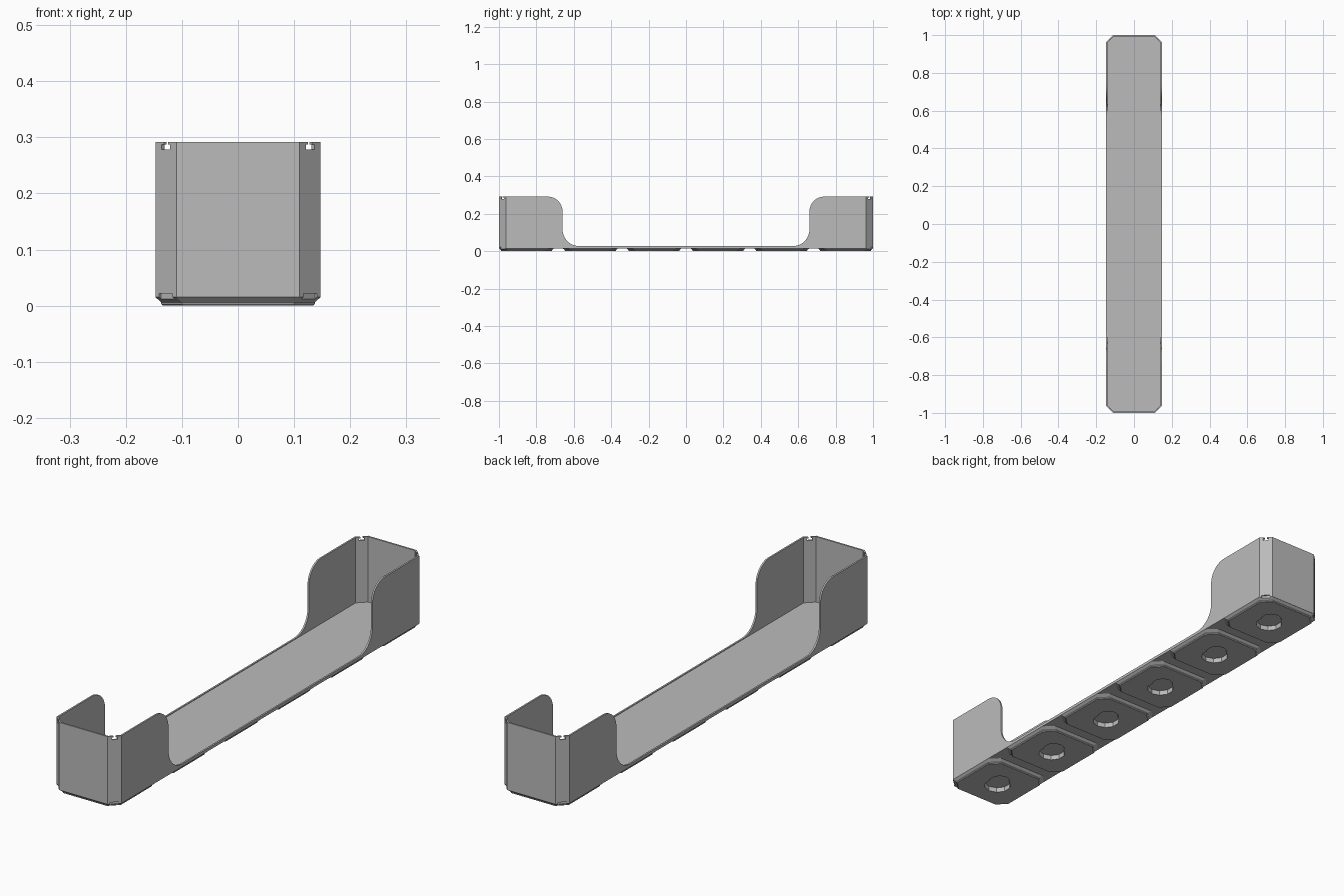
import bpy, bmesh
from math import pi, sin, cos, radians
from mathutils import Matrix, Vector

cube = bpy.data.objects.get("Cube")
if cube:
    bpy.data.objects.remove(cube, do_unlink=True)

HALF_X, HALF_Y, TOP = 0.147, 1.0, 0.292
BASE, FLOOR, LIP = 0.015, 0.024, 0.027
WALL, CORNER, PITCH = 0.007, 0.037, 0.341
CENTRES = [(i - 2.5) * PITCH for i in range(6)]

grey = bpy.data.materials.new("plain_grey")
grey.use_nodes = True
COLOUR = (0.5, 0.5, 0.5, 1)
grey.diffuse_color = COLOUR
grey.node_tree.nodes["Principled BSDF"].inputs["Base Color"].default_value = COLOUR


def octagon(hx, hy, c):
    """Rectangle with cut corners."""
    return [(hx - c, -hy), (hx, c - hy), (hx, hy - c), (hx - c, hy),
            (c - hx, hy), (-hx, hy - c), (-hx, c - hy), (c - hx, -hy)]


def arc(cx, cy, r, a0, a1, n=12):
    steps = [radians(a0 + (a1 - a0) * i / n) for i in range(n + 1)]
    return [(cx + r * cos(a), cy + r * sin(a)) for a in steps]


def loft(bm, rings):
    """Join matching rings of 3D points into a closed solid."""
    loops = [[bm.verts.new(p) for p in ring] for ring in rings]
    n = len(loops[0])
    for low, high in zip(loops, loops[1:]):
        for i in range(n):
            j = (i + 1) % n
            bm.faces.new((low[i], low[j], high[j], high[i]))
    bm.faces.new(loops[0][::-1])
    bm.faces.new(loops[-1])


def prism(bm, outline, z0, z1):
    loft(bm, [[(x, y, z) for x, y in outline] for z in (z0, z1)])


def finish(bm, name):
    bmesh.ops.recalc_face_normals(bm, faces=bm.faces)
    mesh = bpy.data.meshes.new(name)
    bm.to_mesh(mesh)
    bm.free()
    mesh.materials.append(grey)
    obj = bpy.data.objects.new(name, mesh)
    bpy.context.collection.objects.link(obj)
    return obj


def cut(target, cutter):
    cutter.hide_render = True
    mod = target.modifiers.new("cut", "BOOLEAN")
    mod.operation, mod.solver, mod.object = "DIFFERENCE", "EXACT", cutter
    mod.use_self = True
    bpy.context.view_layer.objects.active = target
    bpy.ops.object.modifier_apply(modifier=mod.name)


# Tray body with cut corners
bm = bmesh.new()
prism(bm, octagon(HALF_X, HALF_Y, CORNER), BASE, TOP)
body = finish(bm, "tray_body")

# Hollow inside
bm = bmesh.new()
prism(bm, octagon(HALF_X - WALL, HALF_Y - WALL, CORNER - WALL * 0.6), FLOOR, 0.4)
cavity = finish(bm, "cavity_cutter")

# Long side opening with rounded shoulders
half = arc(0.57, LIP + 0.09, 0.09, -90, 0) + arc(0.74, TOP - 0.08, 0.08, 180, 90) + [(0.74, 0.4)]
outline = half + [(-y, z) for y, z in reversed(half)]
bm = bmesh.new()
loft(bm, [[(x, y, z) for y, z in outline] for x in (-0.3, 0.3)])
opening = finish(bm, "side_opening_cutter")

# Snap slots in the four corners
bm = bmesh.new()
slots = [(0.010, 0.286, 0.31, 0.04), (0.021, 0.278, 0.287, 0.04), (0.034, 0.009, 0.022, 0.01)]
for sx in (-1, 1):
    for sy in (-1, 1):
        turn = Matrix.Rotation(sx * sy * pi / 4, 4, "Z")
        place = Matrix.Translation((sx * (HALF_X - CORNER / 2), sy * (HALF_Y - CORNER / 2), 0))
        for width, z0, z1, depth in slots:
            size = Matrix.Diagonal((depth, width, z1 - z0, 1))
            lift = Matrix.Translation((0, 0, (z0 + z1) / 2))
            bmesh.ops.create_cube(bm, size=1, matrix=lift @ place @ turn @ size)
corner_slots = finish(bm, "corner_slot_cutter")

# Stepped feet, one for each grid cell
bm = bmesh.new()
levels = [(0, 0.134), (0.003, 0.137), (0.006, 0.137), (BASE, HALF_X), (0.018, 0.145)]
for cy in CENTRES:
    loft(bm, [[(x, y + cy, z) for x, y in octagon(h, h, CORNER)] for z, h in levels])
feet = finish(bm, "feet")

# Two-lobed sockets under the feet
sockets = []
for shift, radius in ((-0.012, 0.053), (0.022, 0.042)):
    bm = bmesh.new()
    for cy in CENTRES:
        ring = arc(shift * 0.5, cy + shift, radius, 18, 378, 10)[:-1]
        prism(bm, ring, -0.02, 0.02)
    sockets.append(finish(bm, "socket_cutter"))

for cutter in [cavity, opening, corner_slots] + sockets:
    cut(body, cutter)
for cutter in [corner_slots] + sockets:
    cut(feet, cutter)
for cutter in [cavity, opening, corner_slots] + sockets:
    bpy.data.objects.remove(cutter, do_unlink=True)

# Smooth the rounded shoulders, keep all other edges crisp
for obj in (body, feet):
    bpy.ops.object.select_all(action="DESELECT")
    obj.select_set(True)
    bpy.context.view_layer.objects.active = obj
    bpy.ops.object.shade_smooth_by_angle(angle=radians(20))
